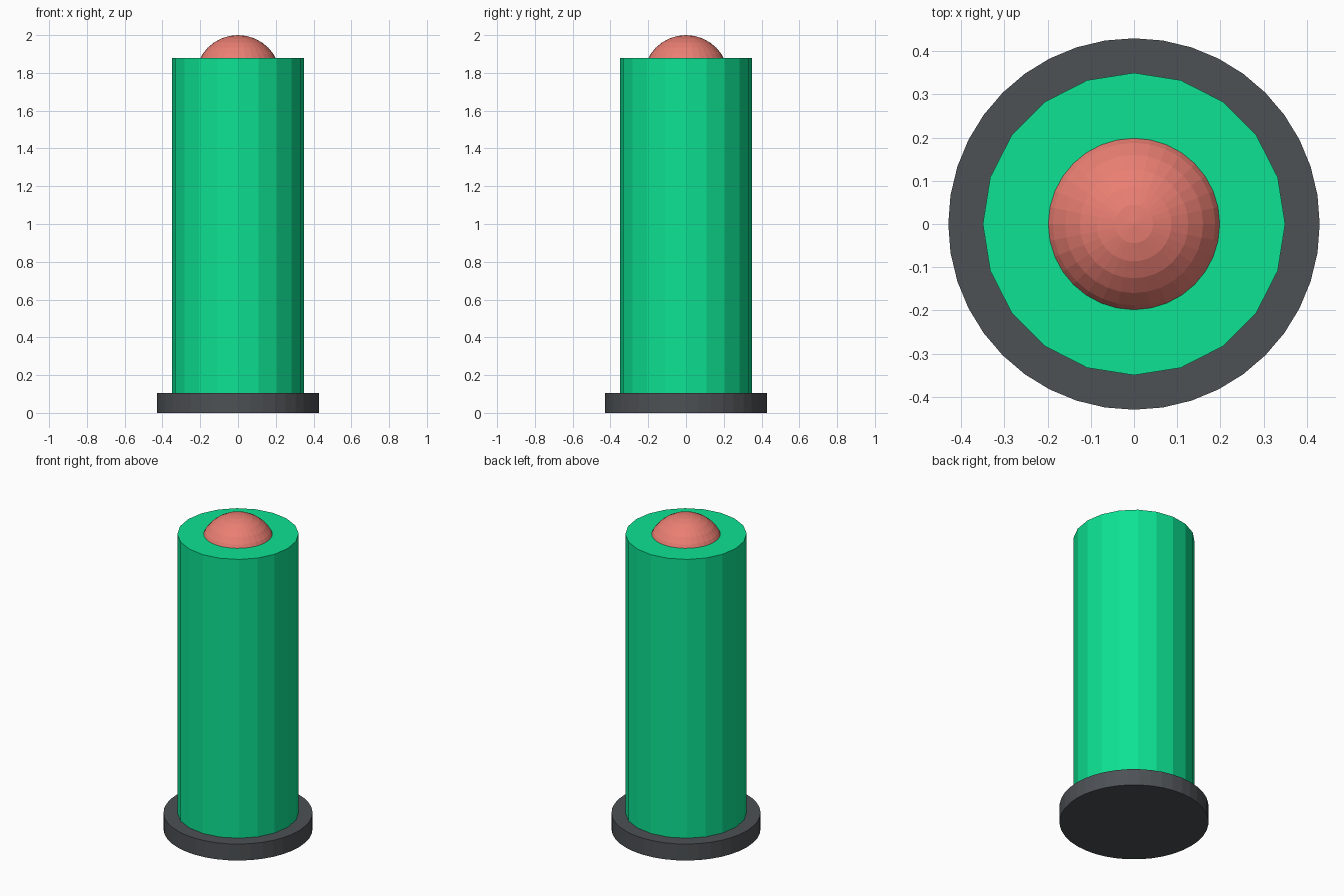
import bpy

if "Cube" in bpy.data.objects:
    bpy.data.objects.remove(bpy.data.objects["Cube"])


def paint(name, color):
    obj = bpy.context.object
    obj.name = name
    mat = bpy.data.materials.new(name + "_color")
    mat.diffuse_color = (*color, 1)
    mat.use_nodes = True
    mat.node_tree.nodes["Principled BSDF"].inputs["Base Color"].default_value = mat.diffuse_color
    obj.data.materials.append(mat)


def disc(name, sides, radius, z0, z1, color):
    bpy.ops.mesh.primitive_cylinder_add(
        vertices=sides, radius=radius, depth=z1 - z0, location=(0, 0, (z0 + z1) / 2))
    paint(name, color)


# Wide dark foot
disc("base", 40, 0.43, 0, 0.105, (0.075, 0.082, 0.09))

# Twenty-sided column
disc("column", 20, 0.35, 0.105, 1.88, (0.004, 0.76, 0.29))

# Rounded button, partly sunk into the column top
bpy.ops.mesh.primitive_uv_sphere_add(
    segments=32, ring_count=16, radius=0.226, location=(0, 0, 1.774))
paint("top_button", (0.82, 0.21, 0.17))
